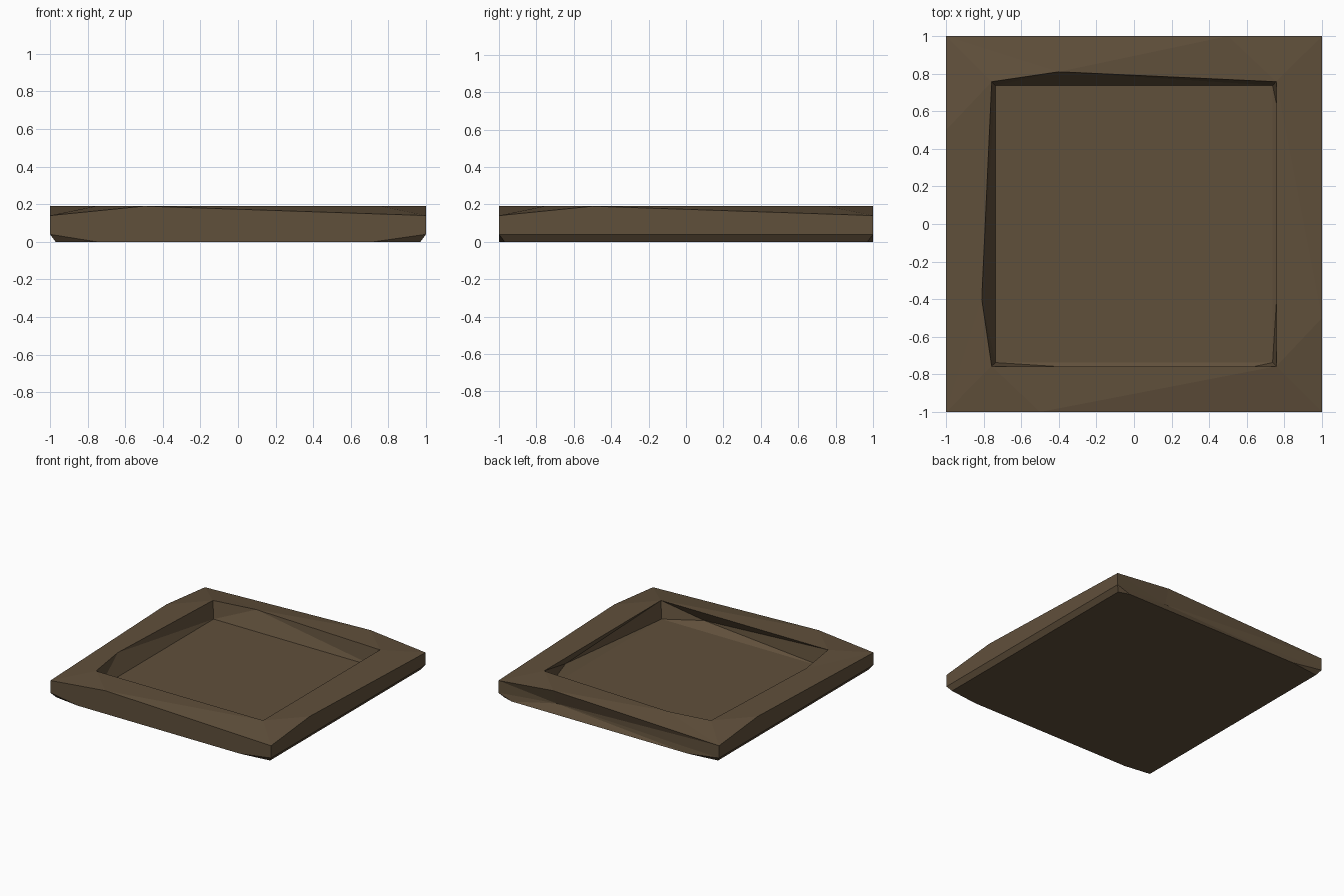
import bpy
import bmesh

cube = bpy.data.objects.get("Cube")
if cube:
    bpy.data.objects.remove(cube)

# One flat earthy colour
brown = (0.118, 0.08, 0.044, 1)
mat = bpy.data.materials.new("weathered brown")
mat.use_nodes = True
mat.diffuse_color = brown
bsdf = mat.node_tree.nodes["Principled BSDF"]
bsdf.inputs["Base Color"].default_value = brown
bsdf.inputs["Roughness"].default_value = 0.9

bm = bmesh.new()


def turn(p, k):
    """Rotate a front-side point by k quarter turns."""
    x, y, z = p
    for _ in range(k):
        x, y = -y, x
    return x, y, z


def face(k, *points):
    bm.faces.new([bm.verts.new(turn(p, k)) for p in points])


def fan(k, centre, loop):
    for a, b in zip(loop, loop[1:] + loop[:1]):
        face(k, centre, a, b)


def ends(x, y, z):
    return (-x, y, z), (x, y, z)


# Corner points shared by all four sides, in front-side coordinates
rim0, rim1 = ends(1, -1, 0.14)
lip0, lip1 = ends(0.757, -0.757, 0.19)
floor0, floor1 = ends(0.737, -0.737, 0.05)
foot0, foot1 = ends(1, -1, 0.04)
base0, base1 = ends(0.97, -0.97, 0)
peak = (-0.5, -1, 0.19)

for k in range(4):
    # Rim and inner wall: chipped lip on back and left, undercut on the others
    if k >= 2:
        chip = (0.4, -0.81, 0.19)
        face(k, rim0, peak, lip0)
        face(k, peak, chip, lip0)
        face(k, peak, rim1, chip)
        face(k, rim1, lip1, chip)
        face(k, lip0, chip, floor0)
        face(k, chip, floor1, floor0)
        face(k, chip, lip1, floor1)
    else:
        face(k, rim0, peak, lip0)
        face(k, peak, lip1, lip0)
        face(k, peak, rim1, lip1)
        fan(k, (0.4, -0.81, 0.1), [lip0, lip1, floor1, floor0])

    # Outer wall and bevelled underside edge
    if k % 2:
        face(k, rim0, foot0, foot1, rim1, peak)
        face(k, foot0, base0, base1, foot1)
    else:
        low0 = (-0.75 if k == 0 else -0.88, -1, 0)
        low1 = (0.72, -1, 0)
        outline = [rim0, foot0, low0, low1, foot1, rim1, peak]
        if k == 2:
            fan(k, (-0.5, -0.96, 0.07), outline)
        else:
            face(k, *outline)
        face(k, foot0, base0, low0)
        face(k, low1, base1, foot1)
        face(k, low0, base0, base1, low1)

# Recessed floor and underside
for corner in (floor0, base0):
    face(0, *[turn(corner, k) for k in range(4)])

bmesh.ops.remove_doubles(bm, verts=bm.verts, dist=0.0005)
bmesh.ops.recalc_face_normals(bm, faces=bm.faces)
mesh = bpy.data.meshes.new("stone_tray")
bm.to_mesh(mesh)
bm.free()
mesh.materials.append(mat)
tray = bpy.data.objects.new("stone_tray", mesh)
bpy.context.collection.objects.link(tray)
